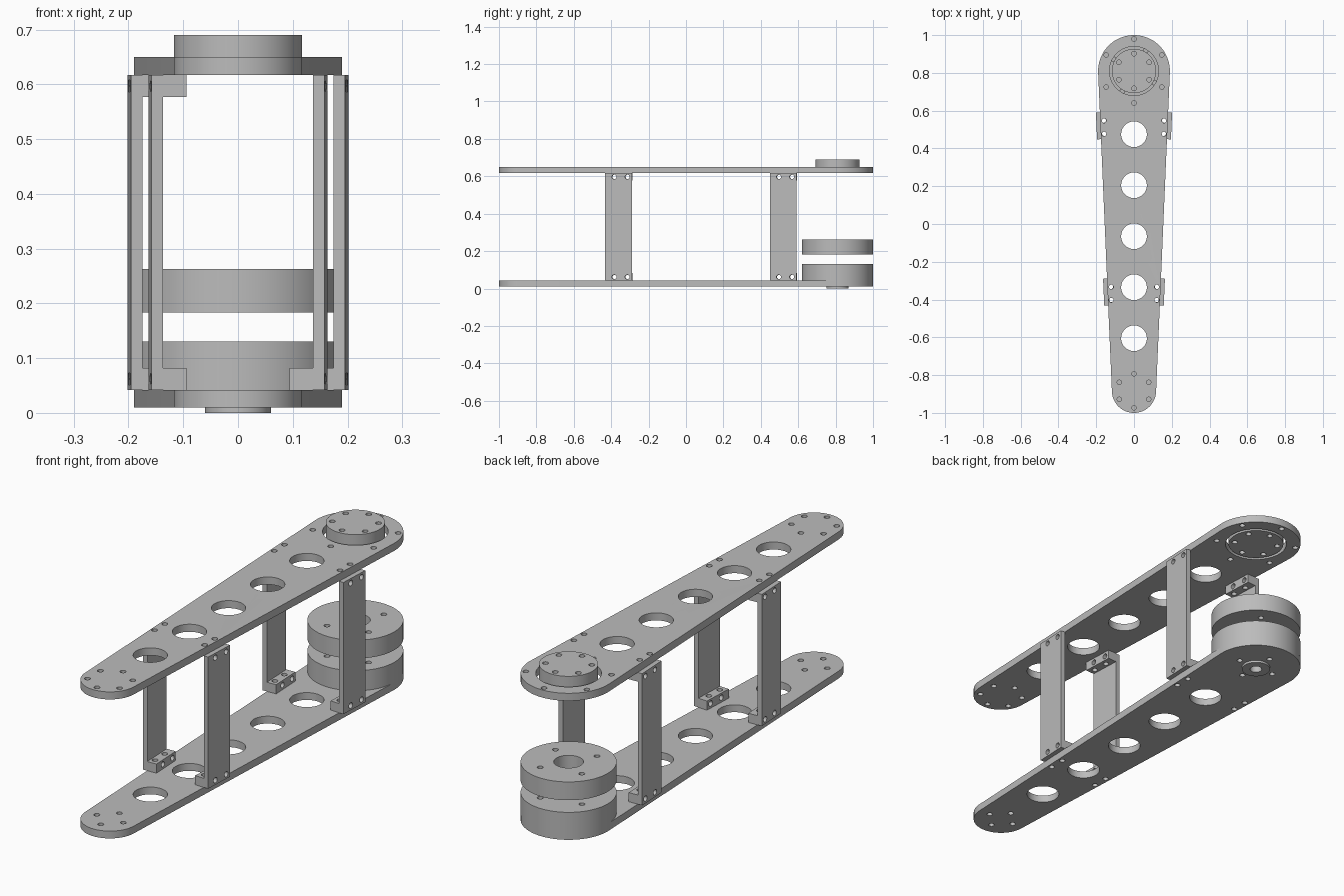
import bpy, bmesh
from math import cos, sin, pi, asin, radians
from mathutils import Matrix, Vector

cube = bpy.data.objects.get("Cube")
if cube:
    bpy.data.objects.remove(cube, do_unlink=True)

# Single metal colour
metal = bpy.data.materials.new("light grey metal")
metal.use_nodes = True
GREY = (0.5, 0.5, 0.5, 1)
metal.diffuse_color = GREY
metal.node_tree.nodes["Principled BSDF"].inputs["Base Color"].default_value = GREY

# Main sizes
BIG_Y, BIG_R = 0.81, 0.19
SMALL_Y, SMALL_R = -0.883, 0.117
LOW, LOW_TOP = 0.01, 0.042
HIGH, HIGH_TOP = 0.617, 0.65
BOLT = 0.012
TAPER = -asin((BIG_R - SMALL_R) / (BIG_Y - SMALL_Y))


def arc(cy, r, a0, a1, n):
    return [(r * cos(a0 + (a1 - a0) * i / n), cy + r * sin(a0 + (a1 - a0) * i / n))
            for i in range(n + 1)]


def circle(x, y, r, n=64):
    return [(x + r * cos(2 * pi * i / n), y + r * sin(2 * pi * i / n)) for i in range(n)]


def bolts(cy, r, count, start=0.0):
    return [circle(r * cos(start + 2 * pi * i / count), cy + r * sin(start + 2 * pi * i / count), BOLT, 20)
            for i in range(count)]


def evaluated_mesh(obj):
    bpy.context.view_layer.update()
    dg = bpy.context.evaluated_depsgraph_get()
    return bpy.data.meshes.new_from_object(obj.evaluated_get(dg))


def finish(obj):
    obj.data.materials.clear()
    obj.data.materials.append(metal)
    bpy.ops.object.select_all(action='DESELECT')
    obj.select_set(True)
    bpy.context.view_layer.objects.active = obj
    bpy.ops.object.shade_smooth_by_angle(angle=radians(30))


def prism(name, loops, z0, z1, matrix=None):
    """Extrude an outline (first loop) with holes (other loops) from z0 to z1."""
    curve = bpy.data.curves.new(name, 'CURVE')
    curve.dimensions = '2D'
    curve.fill_mode = 'BOTH'
    curve.extrude = (z1 - z0) / 2
    for loop in loops:
        s = curve.splines.new('POLY')
        s.points.add(len(loop) - 1)
        for p, (x, y) in zip(s.points, loop):
            p.co = (x, y, 0, 1)
        s.use_cyclic_u = True
    temp = bpy.data.objects.new("temp", curve)
    bpy.context.collection.objects.link(temp)
    mesh = evaluated_mesh(temp)
    bpy.data.objects.remove(temp, do_unlink=True)
    bm = bmesh.new()
    bm.from_mesh(mesh)
    bmesh.ops.remove_doubles(bm, verts=bm.verts, dist=1e-5)
    bmesh.ops.translate(bm, verts=bm.verts, vec=(0, 0, (z0 + z1) / 2))
    if matrix:
        bmesh.ops.transform(bm, matrix=matrix, verts=bm.verts)
    bmesh.ops.recalc_face_normals(bm, faces=bm.faces)
    bm.to_mesh(mesh)
    bm.free()
    mesh.name = name
    obj = bpy.data.objects.new(name, mesh)
    bpy.context.collection.objects.link(obj)
    finish(obj)
    return obj


def drill(obj, centres, turn, depth):
    """Cut round holes with cylinders turned from the z axis."""
    bm = bmesh.new()
    for c in centres:
        bmesh.ops.create_cone(bm, cap_ends=True, segments=20, radius1=BOLT, radius2=BOLT,
                              depth=depth, matrix=Matrix.Translation(c) @ turn)
    mesh = bpy.data.meshes.new("drill")
    bm.to_mesh(mesh)
    bm.free()
    cutter = bpy.data.objects.new("drill", mesh)
    cutter.hide_render = True
    bpy.context.collection.objects.link(cutter)
    mod = obj.modifiers.new("holes", 'BOOLEAN')
    mod.operation, mod.solver, mod.object = 'DIFFERENCE', 'EXACT', cutter
    result = evaluated_mesh(obj)
    obj.modifiers.clear()
    obj.data = result
    bpy.data.objects.remove(cutter, do_unlink=True)


# Tapered arm plates with lightening holes
outline = (arc(BIG_Y, BIG_R, TAPER, pi - TAPER, 48)
           + arc(SMALL_Y, SMALL_R, pi - TAPER, 2 * pi + TAPER, 40))
windows = [circle(0, 0.475 - 0.27 * i, 0.068) for i in range(5)]
BRACKETS = {"front": -0.36, "rear": 0.52}


def edge_x(y):
    return (BIG_R + sin(TAPER) * (BIG_Y - y)) / cos(TAPER)


bracket_bolts = [circle(s * (edge_x(y) - 0.019), y - 0.008 + d, BOLT, 20)
                 for y in BRACKETS.values() for s in (-1, 1) for d in (-0.035, 0.035)]
prism("upper_arm_plate", [outline] + windows + bracket_bolts + [circle(0, BIG_Y, 0.13)]
      + bolts(BIG_Y, 0.17, 6, pi / 2) + bolts(SMALL_Y, 0.09, 6, pi / 2), HIGH, HIGH_TOP)
prism("lower_arm_plate", [outline] + windows + bracket_bolts + [circle(0, BIG_Y, 0.025)]
      + bolts(BIG_Y, 0.09, 4) + bolts(SMALL_Y, 0.064, 4), LOW, LOW_TOP)

# Rotating hub and motor discs
prism("upper_hub", [circle(0, BIG_Y, 0.117)] + bolts(BIG_Y, 0.092, 6, pi / 2), HIGH, 0.69)
motor_bolts = bolts(BIG_Y, 0.124, 4, radians(-30))
prism("lower_motor_disc", [circle(0, BIG_Y, BIG_R, 96)] + motor_bolts, LOW_TOP, 0.13)
prism("upper_motor_disc", [circle(0, BIG_Y, BIG_R, 96), circle(0, BIG_Y, 0.059)] + motor_bolts,
      0.183, 0.263)
prism("bottom_boss", [circle(0, BIG_Y, 0.06), circle(0, BIG_Y, 0.025)], 0, LOW)

# Spacer brackets: upright with inward feet, following the taper
OUT, FOOT, TALL = 0.021, -0.043, 0.04
HALF = 0.071
upright = Matrix.Rotation(pi / 2, 4, 'X')
for label, y in BRACKETS.items():
    for side, s in (("left", 1), ("right", -1)):
        profile = [(FOOT, LOW_TOP), (OUT, LOW_TOP), (OUT, HIGH)]
        if s < 0:
            profile += [(FOOT, HIGH), (FOOT, HIGH - TALL), (0, HIGH - TALL)]
        else:
            profile += [(0, HIGH)]
        profile += [(0, LOW_TOP + TALL), (FOOT, LOW_TOP + TALL)]
        bracket = prism(f"{label}_{side}_bracket", [[(s * x, z) for x, z in profile]],
                        -HALF, HALF, upright)
        levels = (LOW_TOP + TALL / 2, HIGH - TALL / 2)
        drill(bracket, [Vector((0, 0.012 + d, z)) for d in (-0.035, 0.035) for z in levels],
              Matrix.Rotation(pi / 2, 4, 'Y'), 0.2)
        drill(bracket, [Vector((-s * 0.019, d - 0.008, z)) for d in (-0.035, 0.035) for z in levels],
              Matrix.Identity(4), 0.08)
        bracket.location = (s * edge_x(y), y, 0)
        bracket.rotation_euler.z = s * TAPER
        finish(bracket)
